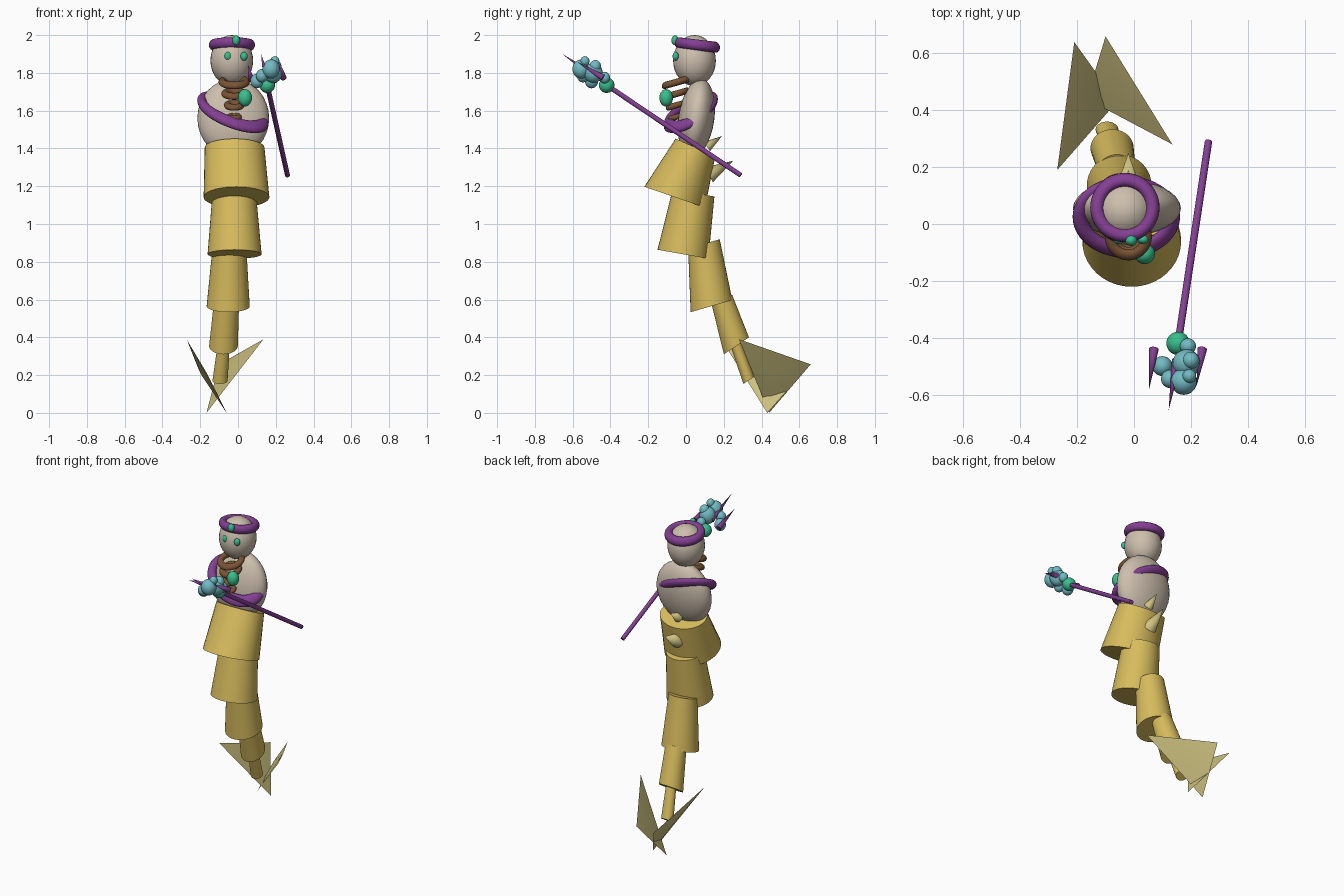
import bpy, bmesh
from math import sin, cos, pi, radians, atan
from mathutils import Vector, Matrix

cube = bpy.data.objects.get("Cube")
if cube:
    bpy.data.objects.remove(cube, do_unlink=True)


def material(name, r, g, b):
    m = bpy.data.materials.new(name)
    m.use_nodes = True
    m.diffuse_color = (r, g, b, 1)
    bsdf = next(n for n in m.node_tree.nodes if n.type == 'BSDF_PRINCIPLED')
    bsdf.inputs["Base Color"].default_value = (r, g, b, 1)
    return m


SKIN = material("pale skin", .61, .52, .42)
GOLD = material("golden scales", .68, .50, .11)
FIN = material("pale fin", .62, .54, .22)
PURPLE = material("purple", .23, .05, .29)
GREEN = material("green gem", .04, .52, .27)
AQUA = material("aqua crystal", .17, .50, .55)
BROWN = material("brown leather", .19, .09, .035)


def finish(name, bm, mat, smooth=40):
    bmesh.ops.recalc_face_normals(bm, faces=bm.faces)
    mesh = bpy.data.meshes.new(name)
    bm.to_mesh(mesh)
    bm.free()
    mesh.materials.append(mat)
    ob = bpy.data.objects.new(name, mesh)
    bpy.context.collection.objects.link(ob)
    bpy.ops.object.select_all(action='DESELECT')
    ob.select_set(True)
    bpy.context.view_layer.objects.active = ob
    bpy.ops.object.shade_smooth_by_angle(angle=radians(smooth))
    return ob


def ball(name, centre, radii, mat, tilt=0):
    bm = bmesh.new()
    bmesh.ops.create_uvsphere(bm, u_segments=32, v_segments=16, radius=1)
    bm.transform(Matrix.Translation(centre) @ Matrix.Rotation(tilt, 4, 'X')
                 @ Matrix.Diagonal((*radii, 1)))
    return finish(name, bm, mat)


def ring(name, centre, rx, ry, thick, mat, slope_x=0, slope_y=0, tall=1):
    """Oval torus whose plane climbs by the given slopes along x and y."""
    bm = bmesh.new()
    n, k = 48, 16
    grid = []
    for i in range(n):
        a = 2 * pi * i / n
        row = []
        for j in range(k):
            b = 2 * pi * j / k
            x = (rx + thick * cos(b)) * cos(a)
            y = (ry + thick * cos(b)) * sin(a)
            z = tall * thick * sin(b) + slope_x * x + slope_y * y
            row.append(bm.verts.new(Vector(centre) + Vector((x, y, z))))
        grid.append(row)
    for i in range(n):
        for j in range(k):
            p, q = grid[i], grid[(i + 1) % n]
            bm.faces.new((p[j], q[j], q[(j + 1) % k], p[(j + 1) % k]))
    return finish(name, bm, mat)


def cone(name, start, end, r1, r2, mat):
    start, end = Vector(start), Vector(end)
    axis = end - start
    bm = bmesh.new()
    bmesh.ops.create_cone(bm, cap_ends=True, segments=24, radius1=r1,
                          radius2=r2, depth=axis.length)
    turn = axis.to_track_quat('Z', 'Y').to_matrix().to_4x4()
    bm.transform(Matrix.Translation((start + end) / 2) @ turn)
    return finish(name, bm, mat)


def tail_segment(name, low, high, r_low, r_high, tilt_low, tilt_high):
    """Flared sleeve between two tilted ovals."""
    bm = bmesh.new()
    n = 40
    loops = []
    for c, (rx, ry), t in ((low, r_low, tilt_low), (high, r_high, tilt_high)):
        t = radians(t)
        loop = []
        for i in range(n):
            a = 2 * pi * i / n
            off = Vector((rx * cos(a), ry * sin(a) * cos(t), -ry * sin(a) * sin(t)))
            loop.append(bm.verts.new(Vector(c) + off))
        bm.faces.new(loop)
        loops.append(loop)
    for i in range(n):
        j = (i + 1) % n
        bm.faces.new((loops[0][i], loops[0][j], loops[1][j], loops[1][i]))
    return finish(name, bm, GOLD)


def fluke(name, corners):
    """Thin triangular fin, slightly thicker in the middle."""
    bm = bmesh.new()
    pts = [Vector(c) for c in corners]
    mid = sum(pts, Vector()) / 3
    normal = (pts[1] - pts[0]).cross(pts[2] - pts[0]).normalized()
    rim = [bm.verts.new(p) for p in pts]
    for side in (1, -1):
        peak = bm.verts.new(mid + normal * .015 * side)
        for i in range(3):
            bm.faces.new((rim[i], rim[(i + 1) % 3], peak))
    return finish(name, bm, FIN, 30)


# Head and face
ball("head", (-.033, .045, 1.865), (.113, .113, .135), SKIN)
ring("headband", (-.032, .058, 1.948), .097, .097, .025, PURPLE, slope_y=-.12, tall=1.15)
ball("forehead_gem", (-.01, -.057, 1.972), (.021, .02, .026), GREEN)
for side, x in (("right", -.053), ("left", .032)):
    ball(side + "_eye", (x, -.055, 1.888), (.019, .016, .023), GREEN)

# Torso with sash
ball("torso", (-.025, .055, 1.56), (.19, .095, .21), SKIN, tilt=radians(-8))
ring("sash", (-.027, .025, 1.592), .162, .117, .027, PURPLE, slope_x=-.33, slope_y=.48, tall=1.1)

# Necklace of shrinking rings with pendant
for i, (z, r) in enumerate(((1.752, .064), (1.69, .05), (1.628, .037), (1.565, .024))):
    ring(f"necklace_{i + 1}", (-.02, -.045 - .004 * i, z), r, r, .019 - .001 * i,
         BROWN, slope_y=.28)
ball("pendant", (.037, -.105, 1.668), (.037, .036, .046), GREEN)

# Tail sleeves, from waist down
tail_segment("tail_1", (-.008, -.06, 1.142), (-.018, .05, 1.405),
             (.174, .17), (.158, .115), 19, 24)
tail_segment("tail_2", (-.018, -.016, .84), (-.02, .04, 1.165),
             (.143, .137), (.115, .112), 10, 10)
tail_segment("tail_3", (-.052, .135, .565), (-.045, .095, .895),
             (.114, .115), (.088, .087), -16, -16)
tail_segment("tail_4", (-.077, .267, .355), (-.06, .19, .6),
             (.076, .08), (.066, .06), -34, -25)
tail_segment("tail_5", (-.095, .332, .172), (-.075, .262, .37),
             (.04, .034), (.032, .03), -34, -25)

# Tail flukes
fluke("right_fluke", ((-.27, .19, .385), (-.21, .64, .235), (-.06, .43, 0)))
fluke("left_fluke", ((.135, .28, .39), (-.1, .66, .257), (-.167, .44, 0)))

# Spines down the back
cone("back_spine_1", (-.02, .11, 1.41), (-.02, .19, 1.465), .03, 0, FIN)
cone("back_spine_2", (-.02, .12, 1.26), (-.02, .25, 1.335), .045, 0, FIN)

# Staff with gem, crystal cluster and prongs
cone("staff_shaft", (.262, .29, 1.258), (.155, -.42, 1.735), .013, .013, PURPLE)
ball("staff_gem", (.155, -.42, 1.735), (.041,) * 3, GREEN)
crystals = ((.1, -.5, 1.757, .035), (.19, -.43, 1.775, .028),
            (.185, -.49, 1.8, .049), (.175, -.555, 1.82, .046),
            (.195, -.535, 1.862, .024), (.127, -.545, 1.785, .032),
            (.2, -.48, 1.835, .03))
for i, (x, y, z, r) in enumerate(crystals):
    ball(f"crystal_{i + 1}", (x, y, z), (r, r, r * 1.1), AQUA)
prongs = (((.07, -.44, 1.765), (.052, -.585, 1.845)),
          ((.15, -.48, 1.78), (.122, -.655, 1.9)),
          ((.24, -.44, 1.775), (.22, -.57, 1.855)))
for i, (start, end) in enumerate(prongs):
    cone(f"staff_prong_{i + 1}", start, end, .017, 0, PURPLE)
